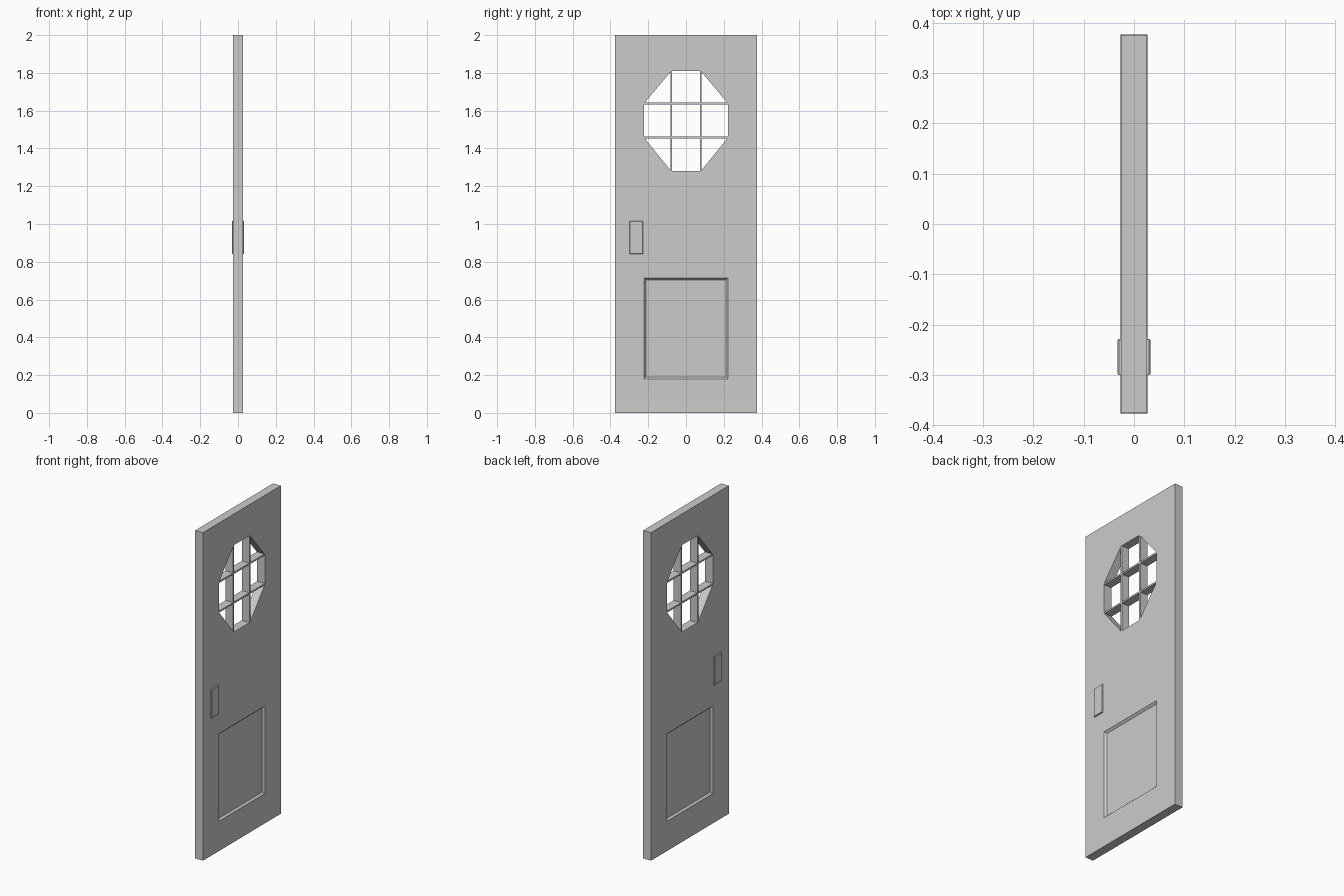
import bpy, bmesh

if "Cube" in bpy.data.objects:
    bpy.data.objects.remove(bpy.data.objects["Cube"])

T = 0.026            # half thickness of the door
W, H = 0.375, 2.0    # half width, height
PW = 0.222           # half width of window and lower panel
WZ0, WZ1 = 1.28, 1.81


def make(name, bm):
    bmesh.ops.recalc_face_normals(bm, faces=bm.faces)
    me = bpy.data.meshes.new(name)
    bm.to_mesh(me)
    bm.free()
    ob = bpy.data.objects.new(name, me)
    bpy.context.collection.objects.link(ob)
    return ob


def loft(name, rings):
    """Solid through matching rings of (x, y, z) points, capped at both ends."""
    bm = bmesh.new()
    loops = [[bm.verts.new(p) for p in r] for r in rings]
    n = len(loops[0])
    for a, b in zip(loops, loops[1:]):
        for i in range(n):
            j = (i + 1) % n
            bm.faces.new((a[i], a[j], b[j], b[i]))
    bm.faces.new(loops[0])
    bm.faces.new(loops[-1])
    return make(name, bm)


def rect_x(x, y0, y1, z0, z1):
    return [(x, y0, z0), (x, y1, z0), (x, y1, z1), (x, y0, z1)]


def rect_z(z, hx, hy):
    return [(-hx, -hy, z), (hx, -hy, z), (hx, hy, z), (-hx, hy, z)]


def cut(target, cutter):
    cutter.hide_render = True
    mod = target.modifiers.new("cut", 'BOOLEAN')
    mod.operation = 'DIFFERENCE'
    mod.solver = 'EXACT'
    mod.object = cutter
    bpy.context.view_layer.objects.active = target
    bpy.ops.object.modifier_apply(modifier=mod.name)
    bpy.data.objects.remove(cutter, do_unlink=True)


# Door slab with a barely flared kick band at the bottom
door = loft("door_slab", [rect_z(0, T + 0.001, W + 0.001),
                          rect_z(0.085, T, W), rect_z(H, T, W)])

# Octagonal window opening
MY, MZ0, MZ1 = 0.078, 1.457, 1.638
octagon = [(-MY, WZ0), (MY, WZ0), (PW, MZ0), (PW, MZ1),
           (MY, WZ1), (-MY, WZ1), (-PW, MZ1), (-PW, MZ0)]
cut(door, loft("window_cutter", [[(x, y, z) for y, z in octagon] for x in (-0.1, 0.1)]))

# Recessed lower panel with sloped edges, both sides
for s in (-1, 1):
    d, b = 0.012, 0.011
    g = b / d * 0.02
    cut(door, loft("panel_cutter", [
        rect_x(s * (T - d), -PW + b, PW - b, 0.18 + b, 0.715 - b),
        rect_x(s * (T + 0.02), -PW - g, PW + g, 0.18 - g, 0.715 + g)]))

# Window glazing bars
bw, bx = 0.005, T - 0.001
for i, y in enumerate((-MY, MY)):
    loft(f"upright_bar_{i}", [rect_x(x, y - bw, y + bw, WZ0, WZ1) for x in (-bx, bx)])
for i, z in enumerate((MZ0, MZ1)):
    loft(f"cross_bar_{i}", [rect_x(x, -PW, PW, z - bw, z + bw) for x in (-bx, bx)])

# Push plates with chamfered rims, both sides
for s, side in ((-1, "left"), (1, "right")):
    c = 0.003
    loft(f"push_plate_{side}", [
        rect_x(s * (T - 0.001), -0.30, -0.228, 0.84, 1.015),
        rect_x(s * 0.030, -0.30, -0.228, 0.84, 1.015),
        rect_x(s * 0.033, -0.30 + c, -0.228 - c, 0.84 + c, 1.015 - c)])
